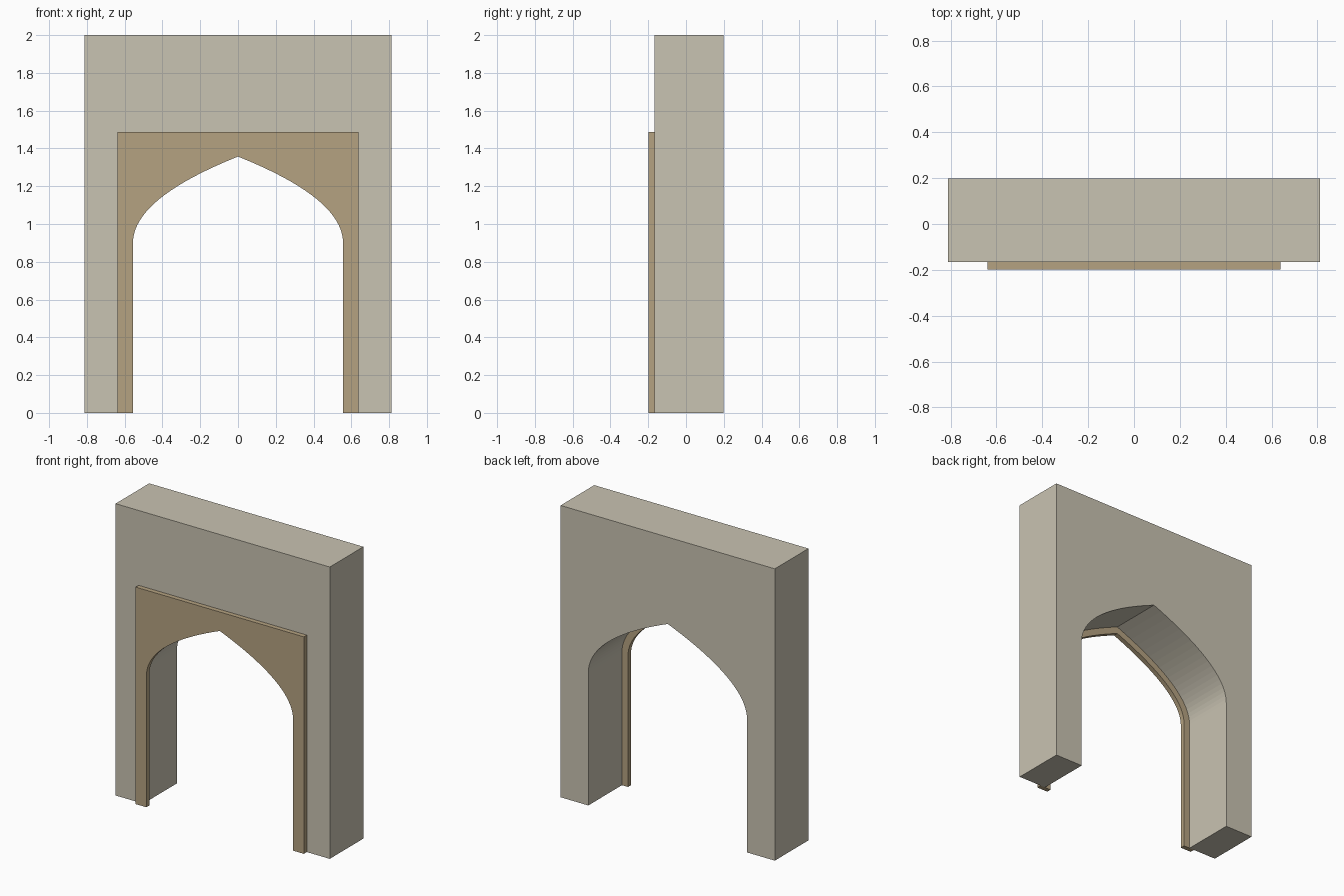
import bpy
import bmesh

if "Cube" in bpy.data.objects:
    bpy.data.objects.remove(bpy.data.objects["Cube"])

SEGMENTS = 20


def material(name, rgb):
    mat = bpy.data.materials.new(name)
    mat.diffuse_color = (*rgb, 1.0)
    mat.use_nodes = True
    mat.node_tree.nodes["Principled BSDF"].inputs["Base Color"].default_value = mat.diffuse_color
    return mat


def arch_half(half_width, spring, apex):
    """Right half of a pointed arch, from the springing up to the apex."""
    control = apex - 0.4 * half_width
    points = []
    for i in range(SEGMENTS + 1):
        t = i / SEGMENTS
        x = half_width * (1 - t * t)
        z = spring * (1 - t) ** 2 + 2 * control * t * (1 - t) + apex * t * t
        points.append((x, z))
    return points


def arched_slab(name, half_width, height, opening, y_front, y_back, mat):
    """Upright slab with an arched opening cut through from the floor."""
    half = arch_half(*opening)
    left = [(-x, z) for x, z in half]
    right = half[-2::-1]
    outline = [(-half_width, 0), (-opening[0], 0)] + left + right
    outline += [(opening[0], 0), (half_width, 0),
                (half_width, height), (-half_width, height)]

    bm = bmesh.new()
    face = bm.faces.new([bm.verts.new((x, y_front, z)) for x, z in outline])
    result = bmesh.ops.extrude_face_region(bm, geom=[face], use_keep_orig=True)
    moved = [g for g in result["geom"] if isinstance(g, bmesh.types.BMVert)]
    bmesh.ops.translate(bm, verts=moved, vec=(0, y_back - y_front, 0))
    bmesh.ops.recalc_face_normals(bm, faces=bm.faces)
    mesh = bpy.data.meshes.new(name)
    bm.to_mesh(mesh)
    bm.free()
    mesh.materials.append(mat)
    obj = bpy.data.objects.new(name, mesh)
    bpy.context.collection.objects.link(obj)
    return obj


stone = material("pale stone", (0.584, 0.546, 0.445))
tan = material("tan trim", (0.462, 0.362, 0.220))

# Thick gate wall, with an opening slightly larger than the trim's
arched_slab("gate_wall", 0.812, 2.0, (0.602, 0.91, 1.405), -0.166, 0.198, stone)

# Thin rectangular surround on the front face
arched_slab("arch_surround", 0.638, 1.487, (0.556, 0.90, 1.357), -0.198, -0.166, tan)
